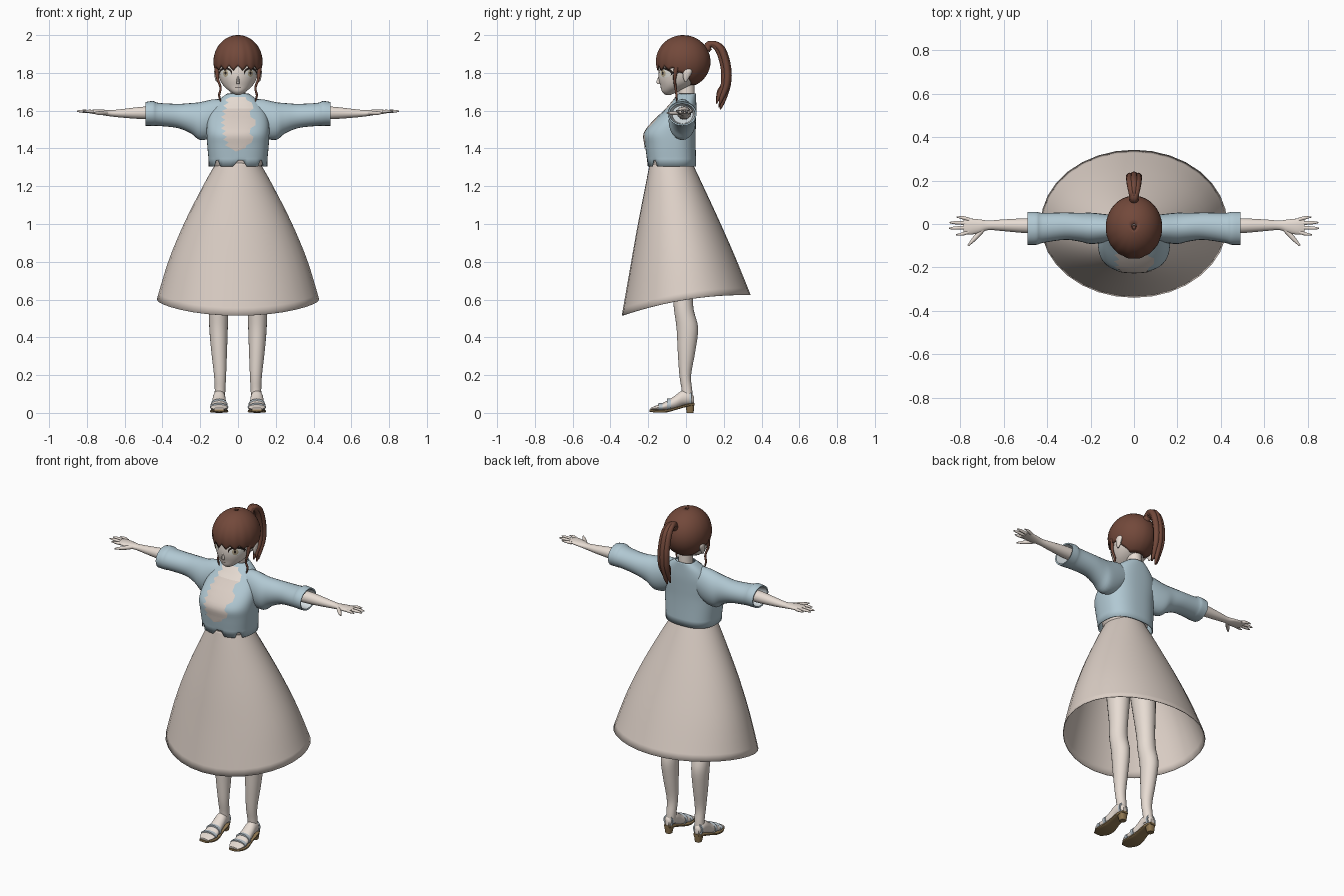
import bpy, bmesh, math
from mathutils import Vector
from mathutils.bvhtree import BVHTree

if "Cube" in bpy.data.objects:
    bpy.data.objects.remove(bpy.data.objects["Cube"])

X, Y, Z = Vector((1, 0, 0)), Vector((0, 1, 0)), Vector((0, 0, 1))
SIDES = (("left", 1), ("right", -1))
made = []


def material(name, *rgb):
    m = bpy.data.materials.new(name)
    m.use_nodes = True
    m.diffuse_color = (*rgb, 1)
    m.node_tree.nodes["Principled BSDF"].inputs["Base Color"].default_value = (*rgb, 1)
    return m


skin = material("skin", .85, .76, .69)
cream = material("cream cloth", .71, .62, .56)
blue = material("light blue cloth", .44, .58, .65)
lining = material("pale lining", .75, .82, .85)
brown = material("brown hair", .17, .066, .043)
tan = material("tan sole", .27, .18, .08)
strap = material("grey blue strap", .5, .57, .62)
white = material("eye white", .88, .86, .8)
iris = material("iris", .5, .42, .28)
dark = material("dark lash", .02, .014, .012)


def finish(name, bm, mats, thick=0):
    """Turn a bmesh into an object, optionally with sheet thickness."""
    bmesh.ops.recalc_face_normals(bm, faces=bm.faces)
    me = bpy.data.meshes.new(name)
    bm.to_mesh(me)
    bm.free()
    for m in mats:
        me.materials.append(m)
    ob = bpy.data.objects.new(name, me)
    bpy.context.collection.objects.link(ob)
    if thick:
        mod = ob.modifiers.new("thickness", "SOLIDIFY")
        mod.thickness = thick
    made.append(ob)
    return ob


def oval(c, u, v, n=24, p=2):
    """Superellipse ring around c with half axes u and v."""
    def f(t):
        return math.copysign(abs(t) ** (2 / p), t)
    angles = [math.tau * j / n for j in range(n)]
    return [Vector(c) + u * f(math.cos(a)) + v * f(math.sin(a)) for a in angles]


def dense(rows, k=4):
    """Smooth interpolation between the given section rows."""
    out, last = [], len(rows) - 1
    for i in range(last):
        four = zip(rows[max(i - 1, 0)], rows[i], rows[i + 1], rows[min(i + 2, last)])
        four = list(four)
        for j in range(k):
            t = j / k
            out.append([b + t * (c - a + t * (2*a - 5*b + 4*c - d + t * (3*b - a - 3*c + d))) / 2
                        for a, b, c, d in four])
    return out + [list(rows[-1])]


def loft(name, rings, mats, caps=True, thick=0, rule=None):
    bm = bmesh.new()
    vs = [[bm.verts.new(p) for p in r] for r in rings]
    for i, (a, b) in enumerate(zip(vs, vs[1:])):
        for j in range(len(a)):
            k = (j + 1) % len(a)
            f = bm.faces.new((a[j], a[k], b[k], b[j]))
            f.material_index = rule(i) if rule else 0
    if caps:
        bm.faces.new(vs[0])
        bm.faces.new(vs[-1]).material_index = rule(len(vs)) if rule else 0
    return finish(name, bm, mats, thick)


def upright(name, rows, mat, p=2, n=32, x=0, **kw):
    """Loft of horizontal ovals: rows of z, y, half width, half depth."""
    rings = [oval((x, y, z), X * rx, Y * ry, n, p) for z, y, rx, ry in dense(rows)]
    return loft(name, rings, [mat], **kw)


def tube(name, rows, mat, ref=X, flat=1, n=10):
    """Round tube through rows of x, y, z, radius."""
    rows = dense(rows)
    pts = [Vector(r[:3]) for r in rows]
    rings = []
    for i, (q, r) in enumerate(zip(pts, rows)):
        t = (pts[min(i + 1, len(pts) - 1)] - pts[max(i - 1, 0)]).normalized()
        u = t.cross(ref).normalized()
        rings.append(oval(q, u * r[3], u.cross(t) * r[3] * flat, n))
    return loft(name, rings, [mat])


def decal(name, target, rows, mats, lift, rule=None, cols=10):
    """Thin patch hugging the front of target: rows of z, x start, x end."""
    me = target.data
    tree = BVHTree.FromPolygons([v.co for v in me.vertices],
                                [list(p.vertices) for p in me.polygons])
    bm, grid, y = bmesh.new(), [], -.1
    for z, a, b in rows:
        line = []
        for j in range(cols + 1):
            x = a + (b - a) * j / cols
            hit = tree.ray_cast(Vector((x, -1, z)), Y)[0]
            y = hit.y if hit else y
            line.append(bm.verts.new((x, y - lift, z)))
        grid.append(line)
    for r, s, row in zip(grid, grid[1:], rows):
        for j in range(cols):
            f = bm.faces.new((r[j], s[j], s[j + 1], r[j + 1]))
            f.material_index = rule(row[0]) if rule else 0
    finish(name, bm, mats)


def ellipse_rows(cx, cz, w, h, n=12):
    span = [-math.cos(math.pi * (i + .15) / (n + .3)) for i in range(n + 1)]
    return [(cz + h * t, cx - w * math.sqrt(1 - t * t), cx + w * math.sqrt(1 - t * t)) for t in span]


# Head, nose and neck
head = upright("head", [(1.683, -.095, .012, .012), (1.70, -.085, .04, .042), (1.73, -.055, .075, .08),
                        (1.77, -.03, .098, .115), (1.82, -.02, .108, .125), (1.9, -.015, .1, .115),
                        (1.96, -.015, .06, .07), (1.98, -.015, .02, .02)], skin, n=48)
upright("nose", [(1.742, -.142, .008, .008), (1.754, -.145, .009, .012), (1.785, -.14, .003, .004)], skin, n=10)
upright("neck", [(1.56, .005, .06, .045), (1.65, .005, .042, .042), (1.76, 0, .04, .045)], skin)

# Face details
decal("mouth", head, [(1.719, -.013, .013), (1.722, -.016, .016)], [dark], .002)
for side, s in SIDES:
    c = s * .066
    decal(side + "_lash", head, ellipse_rows(c, 1.803, .034, .026), [dark], .0015)
    decal(side + "_eye", head, ellipse_rows(c, 1.796, .029, .022), [white], .0025)
    decal(side + "_iris", head, ellipse_rows(c, 1.798, .013, .019), [iris], .0035)
    decal(side + "_pupil", head, ellipse_rows(c, 1.799, .005, .009), [dark], .0045)
    upright(side + "_ear", [(1.755, -.002, .004, .006), (1.78, .002, .011, .018),
                            (1.81, .008, .013, .024), (1.83, .008, .005, .012)], skin, x=s * .113, n=12)

# Hair cap with a ridged fringe, high at the face and low at the nape
columns, steps = 96, 16
cap = []
for i in range(steps + 1):
    ring = []
    for j in range(columns):
        a = math.tau * j / columns
        f = -math.sin(a)
        ridge = abs(j % 6 - 3) / 3 - .5
        hem = 1.795 + .03 * min(1, 2 * f) if f > 0 else 1.795 + .1 * max(f, -.6)
        hem += .028 * ridge * max(f, 0) ** .5
        t = (.04 + .96 * i / steps) * math.acos((hem - 1.86) / .14)
        r = math.sin(t) * (1 - .03 * ridge * max(f, .12) * i / steps)
        ring.append(Vector((.13 * r * math.cos(a), -.015 - .145 * r * f, 1.86 + .14 * math.cos(t))))
    cap.append(ring)
hair = loft("hair_cap", cap, [brown], caps=False, thick=.006)
tube("crown", [(0, -.015, 1.985, .012), (0, -.015, 1.999, .008)], brown)

# Ponytail strands, hair tie and side curls
for k, (dx, dy, end) in enumerate([(0, .006, 0), (.016, 0, .02), (-.016, 0, .01),
                                   (.008, -.014, .03), (-.008, -.014, .05)]):
    tube(f"ponytail_strand_{k}", [(0, .1, 1.915, .016), (dx * .6, .135 + dy, 1.955, .014),
                                  (dx, .185 + dy, 1.925, .018), (dx * 1.2, .215 + dy, 1.83, .018),
                                  (dx * 1.2, .215 + dy, 1.74, .017), (dx, .19 + dy, 1.65 + end, .012),
                                  (dx, .175 + dy, 1.607 + end, .003)], brown)
tube("hair_tie", [(0, .108, 1.925, .022), (0, .122, 1.94, .022)], brown)
for side, s in SIDES:
    tube(side + "_side_curl", [(s * .113, -.05, 1.83, .014), (s * .108, -.06, 1.77, .008),
                               (s * .092, -.055, 1.72, .006), (s * .1, -.05, 1.68, .006),
                               (s * .088, -.05, 1.64, .002)], brown)

# Jacket body with a notched front hem
n = 56
body = dense([(1.345, -.077, .156, .13), (1.42, -.083, .163, .134), (1.48, -.085, .166, .136),
              (1.54, -.062, .163, .115), (1.6, -.03, .145, .085), (1.65, -.008, .11, .062),
              (1.69, .006, .058, .046)])
rings = [oval((0, y, z), X * rx, Y * ry, n, 2.5) for z, y, rx, ry in body]
hem = oval((0, -.075, 1.305), X * .155, Y * .128, n, 2.5)
for j, q in enumerate(hem):
    if math.sin(math.tau * j / n) < -.4 and j % 7 in (0, 1):
        q.z += .03
jacket = loft("jacket_body", [hem] + rings, [blue], caps=False, thick=.006)
upright("undershirt", [(1.27, -.08, .11, .1), (1.36, -.08, .14, .115), (1.5, -.07, .14, .11)], cream)

# Open jacket front with ragged edges
rows = []
for i in range(19):
    z = 1.672 - .015 * i
    w = .052 + .028 * math.sin(math.pi * i / 18)
    tooth = .012 if i % 2 else -.012
    rows.append((z, -w - tooth, w - tooth * (1 if i % 3 else -1)))
rows.append((1.385, -.014, -.008))
decal("open_front", jacket, rows, [cream, skin], .004, lambda z: int(z > 1.625))

# Sleeves, arms and hands
sleeve = dense([(.06, -.02, 1.585, .055, .075), (.13, -.02, 1.56, .065, .1), (.2, -.02, 1.545, .072, .1),
                (.25, -.015, 1.56, .066, .08), (.32, -.01, 1.572, .063, .064), (.42, -.018, 1.58, .069, .061),
                (.45, -.02, 1.585, .076, .066), (.49, -.02, 1.583, .076, .063)])
outer = len(sleeve) - 1
sleeve += [(.488, -.02, 1.583, .068, .055), (.4, -.018, 1.58, .055, .048)]
arm = dense([(.38, -.01, 1.588, .038, .036), (.5, -.008, 1.588, .034, .033), (.6, -.006, 1.586, .027, .024),
             (.67, -.006, 1.586, .022, .017), (.71, -.01, 1.59, .031, .015), (.755, -.012, 1.594, .037, .012),
             (.785, -.01, 1.594, .034, .009)])
for side, s in SIDES:
    def across(rows):
        return [oval((s * x, y, z), Y * ry, Z * rz) for x, y, z, ry, rz in rows]
    loft(side + "_sleeve", across(sleeve), [blue, lining], rule=lambda i: int(i > outer))
    loft(side + "_arm", across(arm), [skin])
    for name, y, spread, tip in [("index", -.036, -.014, .82), ("middle", -.016, -.004, .853),
                                 ("ring", .003, .004, .85), ("little", .02, .012, .817)]:
        tube(f"{side}_{name}_finger", [(s * .76, y, 1.594, .009), (s * (tip - .03), y + spread * .7, 1.597, .008),
                                       (s * tip, y + spread, 1.597, .003)], skin, ref=Y)
    tube(side + "_thumb", [(s * .69, -.018, 1.588, .011), (s * .73, -.062, 1.587, .011),
                           (s * .765, -.1, 1.588, .004)], skin, ref=Z)

# Flared skirt, longer at the front
skirt = []
for t, rx, front, back in dense([(0, .112, -.19, .03), (.15, .175, -.214, .08), (.44, .283, -.26, .175),
                                 (.72, .368, -.3, .262), (1, .43, -.34, .342)]):
    ring = oval((0, (front + back) / 2, 0), X * rx, Y * (back - front) / 2, 32)
    for j, q in enumerate(ring):
        c = math.sin(math.tau * j / 32)
        q.z = 1.33 + t * (.6 + .055 * c - .03 * c * c - 1.33)
    skirt.append(ring)
loft("skirt", skirt, [cream], caps=False, thick=.004)

# Legs, feet and heeled sandals
leg = dense([(.06, .098, .008, .028, .03), (.12, .095, .005, .028, .028), (.2, .095, -.004, .032, .031),
             (.33, .1, .003, .042, .047), (.45, .103, .007, .049, .057), (.55, .102, -.012, .051, .052),
             (.65, .098, -.017, .052, .055), (.9, .088, -.03, .068, .075), (1.22, .065, -.06, .06, .08)])
foot = dense([(.042, .068, .013, .018), (.02, .078, .028, .034), (-.02, .078, .033, .04), (-.06, .055, .037, .035),
              (-.11, .036, .044, .023), (-.155, .027, .045, .013), (-.187, .021, .028, .006)])
sole = dense([(.046, .046, .018, .006), (.01, .041, .033, .007), (-.05, .024, .037, .007),
              (-.1, .011, .046, .008), (-.15, .009, .047, .008), (-.193, .012, .026, .006)])
bands = {"toe_strap": (-.145, -.125, .031, .049, .021), "instep_strap": (-.1, -.08, .043, .045, .032),
         "heel_strap": (.018, .03, .075, .031, .036)}
for side, s in SIDES:
    def along(rows, p=2):
        return [oval((s * .1, y, z), X * rx, Z * rz, 24, p) for y, z, rx, rz in rows]
    loft(side + "_leg", [oval((s * x, y, z), X * rx, Y * ry) for z, x, y, rx, ry in leg], [skin])
    loft(side + "_foot", along(foot), [skin])
    loft(side + "_sole", along(sole, 4), [tan])
    upright(side + "_heel", [(0, .022, .018, .018), (.044, .02, .025, .024)], tan, p=3, x=s * .1, n=16)
    for name, (y0, y1, z, rx, rz) in bands.items():
        loft(f"{side}_{name}", along([(y0, z, rx, rz), (y1, z, rx, rz)]), [strap])

# Smooth shading with sharp edges kept
bpy.ops.object.select_all(action="DESELECT")
for ob in made:
    ob.select_set(True)
bpy.context.view_layer.objects.active = jacket
bpy.ops.object.shade_smooth_by_angle(angle=math.radians(40))
